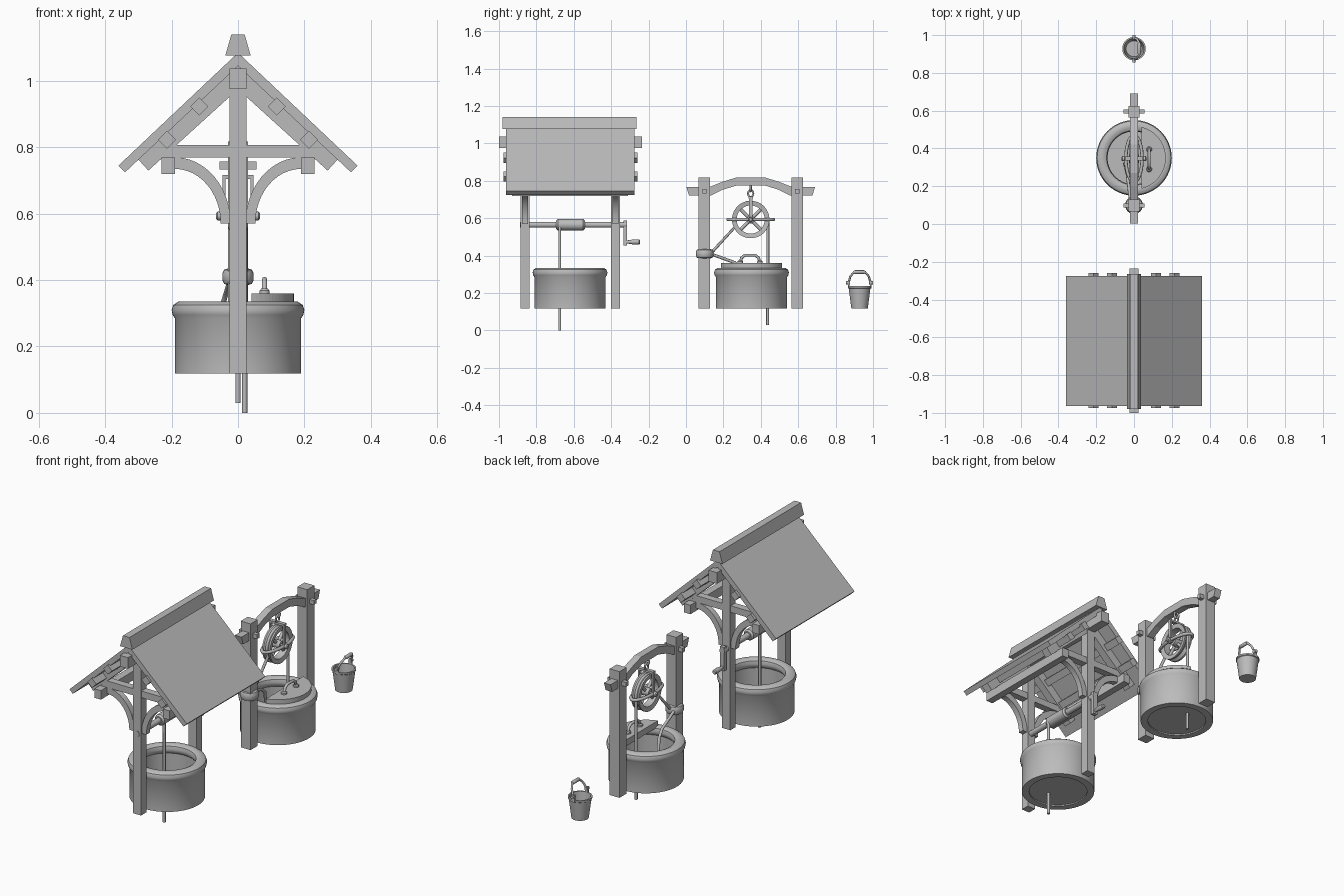
import bpy, bmesh, math
from mathutils import Vector

if "Cube" in bpy.data.objects:
    bpy.data.objects.remove(bpy.data.objects["Cube"])

grey = bpy.data.materials.new("plain_grey")
grey.use_nodes = True
grey.diffuse_color = (0.5, 0.5, 0.5, 1)
grey.node_tree.nodes["Principled BSDF"].inputs["Base Color"].default_value = (0.5, 0.5, 0.5, 1)


def finish(name, bm, smooth=False):
    bmesh.ops.recalc_face_normals(bm, faces=bm.faces)
    mesh = bpy.data.meshes.new(name)
    bm.to_mesh(mesh)
    bm.free()
    mesh.materials.append(grey)
    if smooth:
        mesh.shade_smooth()
        mesh.set_sharp_from_angle(angle=math.radians(35))
    obj = bpy.data.objects.new(name, mesh)
    bpy.context.collection.objects.link(obj)
    return obj


def prism(name, pts, lo, hi, axis="y", smooth=False):
    """Extrude a 2D outline along y (outline in xz), x (yz) or z (xy)."""
    place = {"y": lambda p, t: (p[0], t, p[1]),
             "x": lambda p, t: (t, p[0], p[1]),
             "z": lambda p, t: (p[0], p[1], t)}[axis]
    bm = bmesh.new()
    a = [bm.verts.new(place(p, lo)) for p in pts]
    b = [bm.verts.new(place(p, hi)) for p in pts]
    bm.faces.new(a)
    bm.faces.new(b[::-1])
    for i in range(len(pts)):
        j = (i + 1) % len(pts)
        bm.faces.new((a[i], a[j], b[j], b[i]))
    return finish(name, bm, smooth)


def box(name, x, y, z):
    return prism(name, [(x[0], z[0]), (x[1], z[0]), (x[1], z[1]), (x[0], z[1])], *y)


def lathe(name, profile, center, axis="z", closed=False, steps=48):
    """Spin (radius, height) points about an axis through center."""
    bm = bmesh.new()
    rings = []
    for r, h in profile:
        ring = []
        for i in range(steps):
            t = 2 * math.pi * i / steps
            u, v = r * math.cos(t), r * math.sin(t)
            p = {"z": (u, v, h), "x": (h, u, v), "y": (u, h, v)}[axis]
            ring.append(bm.verts.new(Vector(center) + Vector(p)))
        rings.append(ring)
    pairs = list(zip(rings, rings[1:]))
    if closed:
        pairs.append((rings[-1], rings[0]))
    else:
        bm.faces.new(rings[0])
        bm.faces.new(rings[-1])
    for a, b in pairs:
        for i in range(steps):
            j = (i + 1) % steps
            bm.faces.new((a[i], a[j], b[j], b[i]))
    return finish(name, bm, True)


def tube(name, pts, r, cyclic=False):
    """Round bar or rope following a path."""
    curve = bpy.data.curves.new(name, "CURVE")
    curve.dimensions = "3D"
    curve.bevel_depth = r
    curve.bevel_resolution = 2
    curve.use_fill_caps = True
    line = curve.splines.new("POLY")
    line.points.add(len(pts) - 1)
    for p, co in zip(line.points, pts):
        p.co = (*co, 1)
    line.use_cyclic_u = cyclic
    curve.materials.append(grey)
    obj = bpy.data.objects.new(name, curve)
    bpy.context.collection.objects.link(obj)
    return obj


def arc(n, start, end):
    return [math.radians(start + (end - start) * i / n) for i in range(n + 1)]


def well_wall(name, y):
    lathe(name + "_wall", [(.19, .118), (.19, .285), (.197, .295), (.2, .31), (.195, .325),
                           (.18, .335), (.16, .335), (.145, .327), (.14, .31), (.143, .295),
                           (.152, .285), (.152, .118)], (0, y, 0), closed=True, steps=64)
    lathe(name + "_floor", [(.153, .125), (.153, .135)], (0, y, 0), steps=64)


# Roofed well: wall and timber frames
well_wall("roofed_well", -.62)
for end, y in (("front", -.862), ("back", -.376)):
    span = (y - .024, y + .024)
    box(end + "_post", (-.025, .025), span, (.118, 1.0))
    box(end + "_tie_beam", (-.23, .23), (y - .02, y + .02), (.77, .807))
    for side, s in (("left", 1), ("right", -1)):
        prism(f"{end}_{side}_rafter", [(0, 1.045), (s * .3, .763), (s * .27, .73), (0, .975)],
              y - .022, y + .022)
        outer = [(s * (.19 - .168 * math.cos(t)), .57 + .2 * math.sin(t)) for t in arc(12, 0, 90)]
        inner = [(s * (.19 - .138 * math.cos(t)), .57 + .165 * math.sin(t)) for t in arc(12, 90, 0)]
        prism(f"{end}_{side}_curved_brace", outer + inner, y - .016, y + .016, smooth=True)

# Roof
box("ridge_beam", (-.025, .025), (-1.0, -.235), (.975, 1.037))
prism("ridge_cap", [(-.038, 1.077), (.038, 1.077), (.02, 1.14), (-.02, 1.14)], -.98, -.265)
for side, s in (("left", 1), ("right", -1)):
    prism(side + "_roof_panel", [(0, 1.085), (s * .36, .745), (s * .34, .725), (0, 1.045)],
          -.963, -.275)
    box(side + "_wall_plate", sorted((s * .19, s * .23)), (-.93, -.31), (.72, .77))
    for level, x, z in (("upper", .117, .923), ("lower", .214, .823)):
        prism(f"{side}_{level}_purlin", [(s * x - .027, z), (s * x, z - .027), (s * x + .027, z),
                                         (s * x, z + .027)], -.975, -.26)

# Winding gear
lathe("winch_axle", [(.016, -.888), (.016, -.315)], (0, 0, .565), "y", steps=20)
lathe("winch_drum", [(.022, -.695), (.03, -.685), (.03, -.55), (.022, -.54)], (0, 0, .565), "y",
      steps=24)
box("crank_arm", (-.013, .013), (-.335, -.315), (.455, .588))
lathe("crank_handle", [(.008, -.32), (.01, -.3), (.013, -.285), (.013, -.25), (.009, -.245)],
      (0, 0, .473), "y", steps=16)
tube("winch_rope", [(.02, -.675, .565), (.02, -.675, 0)], .008)

# Pulley well: wall, posts and arched beam
well_wall("pulley_well", .35)
for end, y in (("front", .098), ("back", .595)):
    box("pulley_" + end + "_post", (-.03, .03), (y - .031, y + .031), (.118, .818))
    box("pulley_" + end + "_peg", (-.056, .056), (y - .011, y + .011), (.733, .757))
half = [(.33, .722), (.344, .767), (.22, .767), (.15, .795), (.075, .818)]
under = [(.075, .775), (.15, .752), (.21, .722)]
right_part = [(.346 + y, z) for y, z in under + half]
left_part = [(.346 - y, z) for y, z in (under + half)[::-1]]
prism("arched_beam", right_part + left_part, -.02, .02, "x")

# Half lid with handle
lid = [(.168 * math.cos(t), .35 + .168 * math.sin(t)) for t in arc(32, -76, 76)]
prism("half_lid", lid, .325, .36, "z")
tube("lid_handle", [(.08, .29, .36), (.08, .297, .388), (.08, .315, .402), (.08, .37, .402),
                    (.08, .388, .388), (.08, .395, .36)], .008)
for y in (.29, .395):
    lathe("lid_handle_foot", [(.015, .358), (.015, .368), (.01, .374)], (.08, y, 0), steps=16)

# Pulley wheel with spokes, axle, fork and guard
hub = Vector((0, .346, .593))
lathe("pulley_rim", [(.075, -.02), (.1, -.024), (.1, -.015), (.088, 0), (.1, .015), (.1, .024),
                     (.075, .02)], hub, "x", closed=True)
lathe("pulley_hub", [(.022, -.026), (.022, .026)], hub, "x", steps=20)
for k in range(4):
    t = math.radians(45 + 90 * k)
    tube("pulley_spoke", [hub, hub + Vector((0, math.cos(t), math.sin(t))) * .082], .009)
lathe("pulley_axle", [(.008, -.066), (.013, -.062), (.013, -.05), (.008, -.048), (.008, .048),
                      (.013, .05), (.013, .062), (.008, .066)], hub, "x", steps=16)
for s in (-1, 1):
    box("fork_strap", sorted((s * .037, s * .047)), (.337, .355), (.575, .717))
box("fork_bridge", (-.047, .047), (.335, .357), (.705, .717))
ring = arc(32, 0, 360)[:-1]
tube("pulley_guard", [hub + Vector((.043 * math.cos(t), .122 * math.sin(t), 0)) for t in ring],
     .009, True)
tube("hanger_ring", [(0, .346 + .014 * math.cos(t), .732 + .018 * math.sin(t)) for t in ring],
     .005, True)
tube("hanger_eye", [(.014 * math.cos(t), .346, .76 + .016 * math.sin(t)) for t in ring],
     .006, True)

# Pulley rope, tied around the front post
over = [(0, .346 + .092 * math.cos(t), .593 + .092 * math.sin(t)) for t in arc(18, 0, 205)]
tube("pulley_rope", [(0, .436, .03)] + over + [(0, .14, .42)], .008)
lathe("rope_wrap", [(.03, .385), (.042, .389), (.047, .4), (.047, .42), (.042, .431),
                    (.03, .435)], (0, .1, 0), closed=True, steps=24)
tube("rope_tail", [(-.02, .13, .41), (-.035, .26, .363), (-.045, .3, .33), (-.05, .32, .2)], .008)

# Bucket
by = .928
lathe("bucket", [(.044, .118), (.058, .225), (.062, .228), (.062, .237), (.054, .237),
                 (.042, .128)], (0, by, 0), steps=32)
for s in (-1, 1):
    box("bucket_ear", (-.01, .01), sorted((by + s * .055, by + s * .063)), (.225, .266))
    lathe("bucket_pivot", [(.009, s * .05), (.009, s * .072)], (0, by, .255), "y", steps=12)
tube("bucket_bail", [(0, by - .058, .255), (.016, by - .05, .288), (.028, by - .03, .312),
                     (.028, by + .03, .312), (.016, by + .05, .288), (0, by + .058, .255)], .006)
lathe("bucket_grip", [(.007, -.03), (.01, -.024), (.01, .024), (.007, .03)], (.028, by, .312),
      "y", steps=12)
